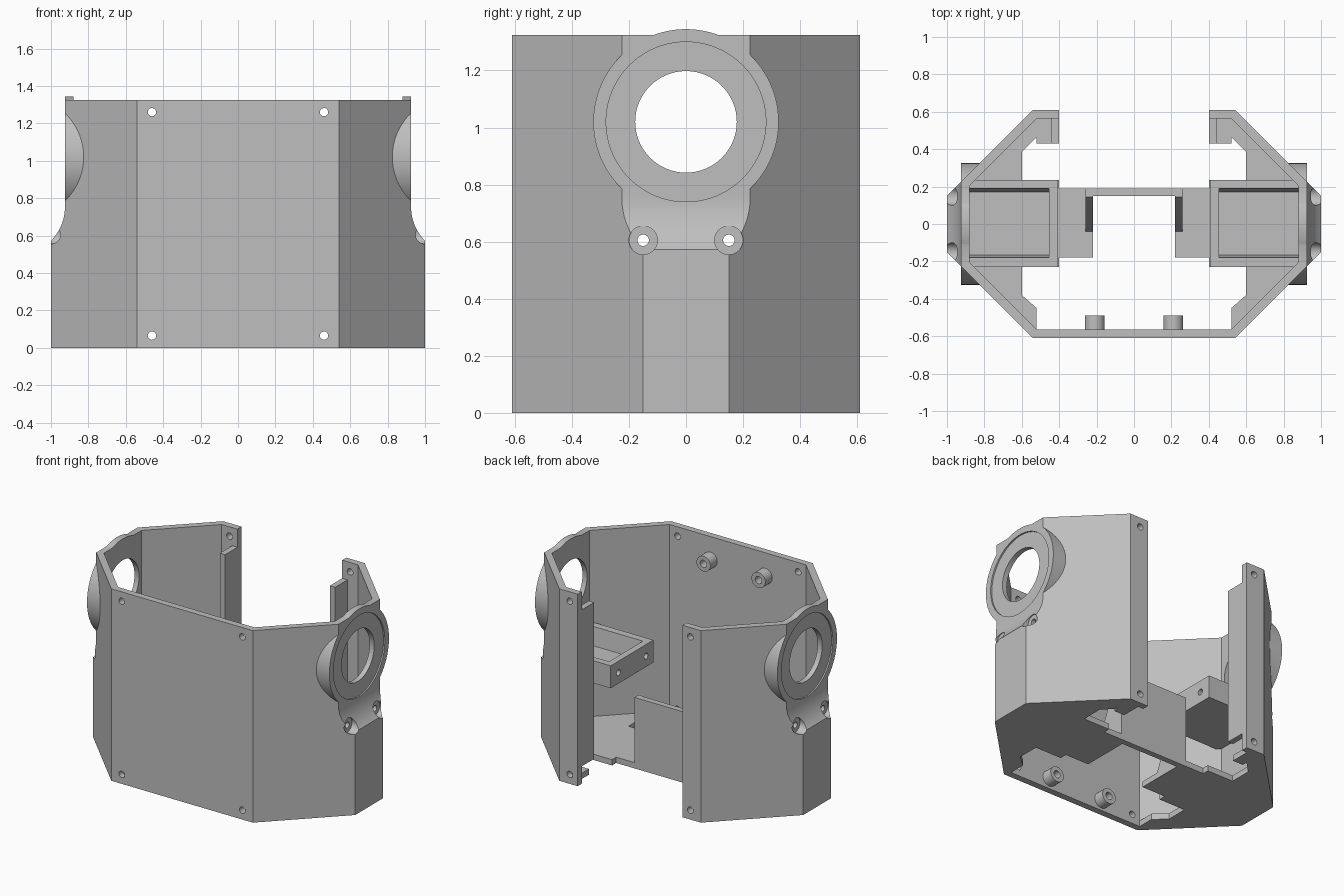
import bpy, bmesh, math
from mathutils import Matrix

cube = bpy.data.objects.get("Cube")
if cube:
    bpy.data.objects.remove(cube, do_unlink=True)

grey = bpy.data.materials.new("light_grey")
grey.use_nodes = True
COLOUR = (0.52, 0.52, 0.52, 1)
grey.diffuse_color = COLOUR
grey.node_tree.nodes["Principled BSDF"].inputs["Base Color"].default_value = COLOUR

H = 1.325          # case height
FLOOR = 0.04       # floor thickness
RING_Z = 1.02      # centre height of the side rings


def finish(name, bm):
    bmesh.ops.recalc_face_normals(bm, faces=bm.faces)
    me = bpy.data.meshes.new(name)
    bm.to_mesh(me)
    bm.free()
    me.materials.append(grey)
    ob = bpy.data.objects.new(name, me)
    bpy.context.collection.objects.link(ob)
    return ob


def prism(name, pts, axis, lo, hi):
    """Extrude a 2D outline along an axis."""
    place = {"x": lambda u, v, w: (w, u, v),
             "y": lambda u, v, w: (u, w, v),
             "z": lambda u, v, w: (u, v, w)}[axis]
    bm = bmesh.new()
    a = [bm.verts.new(place(u, v, lo)) for u, v in pts]
    b = [bm.verts.new(place(u, v, hi)) for u, v in pts]
    n = len(pts)
    bm.faces.new(a)
    bm.faces.new(b[::-1])
    for i in range(n):
        j = (i + 1) % n
        bm.faces.new((a[i], a[j], b[j], b[i]))
    return finish(name, bm)


def rod(name, r, axis, u, v, lo, hi, sides=32):
    """Cylinder along an axis, centred on (u, v) in the other two."""
    pts = [(u + r * math.cos(2 * math.pi * i / sides),
            v + r * math.sin(2 * math.pi * i / sides)) for i in range(sides)]
    return prism(name, pts, axis, min(lo, hi), max(lo, hi))


def box(name, x0, x1, y0, y1, z0, z1):
    return prism(name, [(x0, y0), (x1, y0), (x1, y1), (x0, y1)], "z", z0, z1)


def sym(half):
    """Close a half outline by mirroring it across x = 0."""
    return half + [(-x, y) for x, y in reversed(half)]


def boolean(target, tool, operation="DIFFERENCE"):
    mod = target.modifiers.new("bool", "BOOLEAN")
    mod.operation, mod.solver, mod.object = operation, "EXACT", tool
    bpy.context.view_layer.update()
    dg = bpy.context.evaluated_depsgraph_get()
    me = bpy.data.meshes.new_from_object(target.evaluated_get(dg))
    target.modifiers.clear()
    target.data = me
    bpy.data.objects.remove(tool, do_unlink=True)


# Outer octagonal body
case = prism("case_shell", sym([(0.54, -0.61), (1, -0.15), (1, 0.15), (0.54, 0.61)]),
             "z", 0, H)

# Side cut-back with a concave run-out, and the round sensor rings
R = 0.26
for s in (1, -1):
    curve = []
    for i in range(13):
        d = 0.19 * i / 12
        curve.append((s * (0.925 + R - math.sqrt(R * R - d * d)), 0.755 - d))
    cut = [(s * 0.925, 1.5)] + curve + [(s * 1.2, 0.5), (s * 1.2, 1.5)]
    boolean(case, prism("side_cutter", cut, "y", -0.5, 0.5))
    boolean(case, rod("ring", 0.325, "x", 0, RING_Z, s * 0.6, s * 0.925, 96), "UNION")

# Interior, open at the back
boolean(case, prism("cavity", sym([(0.52, -0.565), (0.88, -0.205), (0.88, 0.205),
                                   (0.52, 0.565), (0.40, 0.565), (0.40, 0.8)]),
                    "z", FLOOR, 2))

# Floor openings at front and back
boolean(case, prism("front_opening", sym([(0.52, -0.565), (0.52, -0.45), (0.60, -0.38),
                                          (0.60, -0.23), (0.40, -0.23), (0.40, -0.18),
                                          (0.22, -0.18), (0.22, 0.15)]),
                    "z", -0.2, 0.2))
boolean(case, prism("back_opening", sym([(0.40, 0.8), (0.40, 0.565), (0.44, 0.565),
                                         (0.44, 0.43), (0.52, 0.43), (0.52, 0.465),
                                         (0.60, 0.385), (0.60, 0.235), (0.40, 0.235),
                                         (0.40, 0.19)]),
                    "z", -0.2, 0.2))

# Ring holes, shallow ring recess, screw holes and counterbores
for s in (1, -1):
    boolean(case, rod("ring_recess", 0.28, "x", 0, RING_Z, s * 0.915, s * 1.2, 96))
    boolean(case, rod("ring_hole", 0.178, "x", 0, RING_Z, s * 0.7, s * 1.2, 64))
    for y in (-0.15, 0.15):
        boolean(case, rod("counterbore", 0.05, "x", y, 0.605, s * 0.94, s * 1.2))
        boolean(case, rod("side_screw_hole", 0.02, "x", y, 0.605, s * 0.7, s * 1.2))
    for z in (0.065, 1.26):
        boolean(case, rod("corner_screw_hole", 0.022, "y", s * 0.46, z, -0.8, 0.8))

parts = [case]

for s, side in ((1, "left"), (-1, "right")):
    # Tray fixed to the side wall: channel plus drilled end plate
    lo, hi = sorted((s * 0.43, s * 0.89))
    channel = [(-0.23, 0.53), (0.235, 0.53), (0.235, 0.685), (0.19, 0.685),
               (0.17, 0.56), (-0.165, 0.56), (-0.18, 0.685), (-0.23, 0.685)]
    tray = prism(side + "_tray", channel, "x", lo, hi)
    lo, hi = sorted((s * 0.41, s * 0.455))
    boolean(tray, box("end_plate", lo, hi, -0.23, 0.235, 0.53, 0.685), "UNION")
    for y in (-0.15, 0.15):
        boolean(tray, rod("tray_hole", 0.02, "x", y, 0.605, s * 0.3, s * 0.5))
    parts.append(tray)

    # Rail beside the back opening
    lo, hi = sorted((s * 0.40, s * 0.44))
    parts.append(box(side + "_back_rail", lo, hi, 0.43, 0.57, 0.12, 1.2))

    # Sloped gusset of the centre bracket
    lo, hi = sorted((s * 0.22, s * 0.26))
    parts.append(prism(side + "_gusset", [(0.155, 0.49), (0.155, 0), (-0.04, 0),
                                          (-0.04, 0.04), (0.145, 0.49)], "x", lo, hi))

    # Screw bosses on the inside of the front wall
    for z, level in ((0.07, "lower"), (1.165, "upper")):
        boss = rod(f"{side}_{level}_boss", 0.053, "y", s * 0.21, z, -0.58, -0.49)
        boolean(boss, rod("boss_hole", 0.025, "y", s * 0.21, z, -0.56, -0.4))
        parts.append(boss)

# Upright plate of the centre bracket
parts.append(box("bracket_plate", -0.26, 0.26, 0.15, 0.19, 0, 0.49))

# Smooth round surfaces, keep sharp edges
bpy.ops.object.select_all(action="DESELECT")
for ob in parts:
    ob.select_set(True)
bpy.context.view_layer.objects.active = case
bpy.ops.object.shade_smooth_by_angle(angle=math.radians(25))
